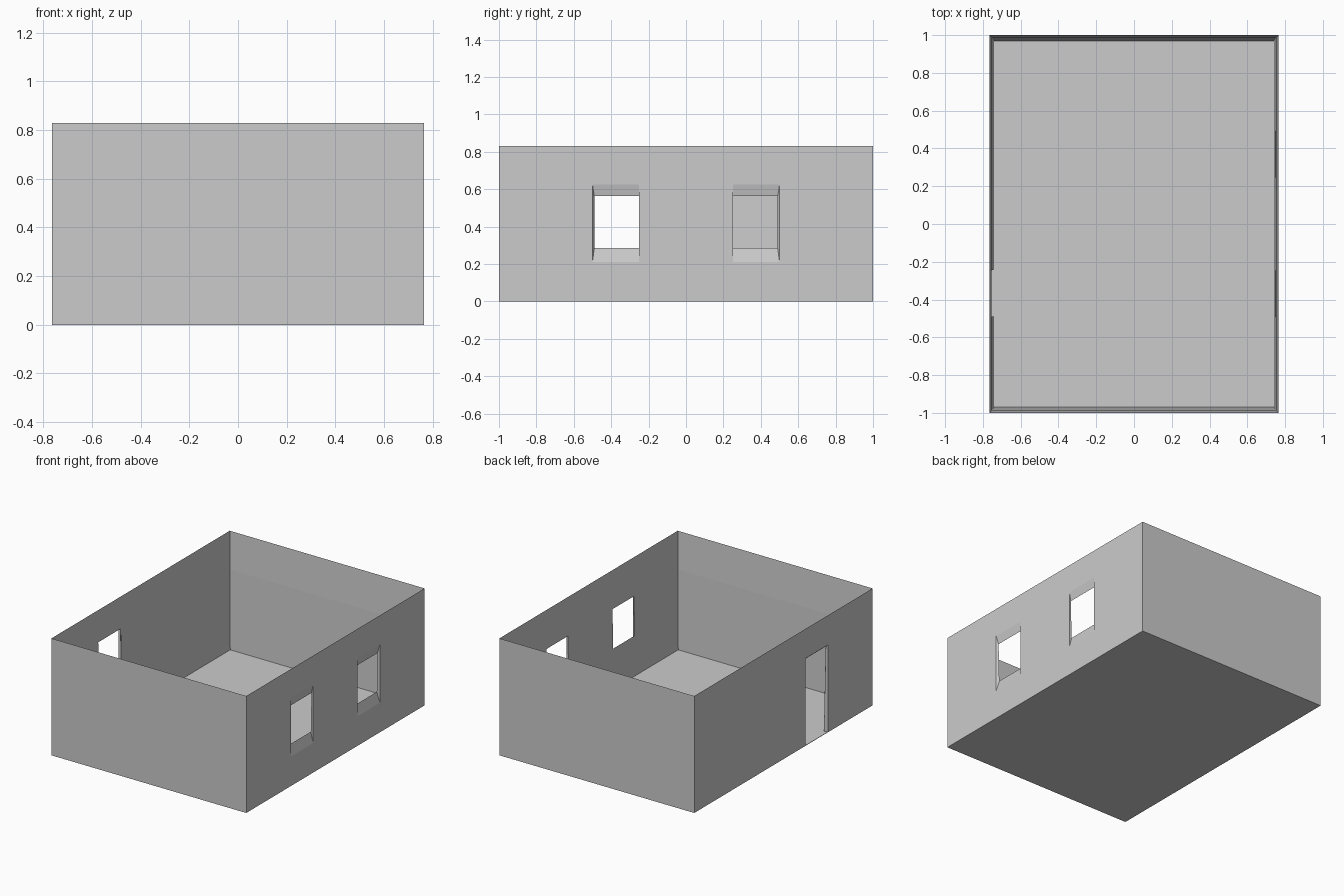
import bpy, bmesh

if "Cube" in bpy.data.objects:
    bpy.data.objects.remove(bpy.data.objects["Cube"])

HX, HY, TOP, BASE = 0.765, 1.0, 0.83, 0.003
TX, TY = 0.025, 0.03            # wall thickness at the floor
KINK = 0.563                    # height where the inner wall changes slope


def taper(z):
    """1 at the floor, 0.5 at the kink, 0 at the top."""
    if z < KINK:
        return 1 - 0.5 * (z - BASE) / (KINK - BASE)
    return 0.5 * (TOP - z) / (TOP - KINK)


def make_wall(name, side, sign, holes=()):
    """side 'x' or 'y'; each hole = (outer rect, inner rect) as u0, u1, z0, z1."""
    half, length, t, tl = (HX, HY, TX, TY) if side == 'x' else (HY, HX, TY, TX)
    bm = bmesh.new()

    def vert(u, z, inner):
        k = taper(z) if inner else 0
        if abs(u) == length:
            u -= k * tl * (1 if u > 0 else -1)
        d = sign * (half - k * t)
        return bm.verts.new((d, u, z) if side == 'x' else (u, d, z))

    def skin(inner):
        rects = [h[1 if inner else 0] for h in holes]
        us = sorted({-length, length} | {u for r in rects for u in r[:2]})
        zs = sorted({BASE, TOP} | ({KINK} if inner else set())
                    | {z for r in rects for z in r[2:]})
        grid = [[vert(u, z, inner) for u in us] for z in zs]
        for j in range(len(zs) - 1):
            for i in range(len(us) - 1):
                um, zm = (us[i] + us[i + 1]) / 2, (zs[j] + zs[j + 1]) / 2
                if any(r[0] < um < r[1] and r[2] < zm < r[3] for r in rects):
                    continue
                bm.faces.new((grid[j][i], grid[j][i + 1],
                              grid[j + 1][i + 1], grid[j + 1][i]))

    skin(False)
    skin(True)
    # splayed reveals joining outer and inner openings
    for o, n in holes:
        rings = []
        for r, inner in ((o, False), (n, True)):
            rings.append([vert(r[a], r[b], inner)
                          for a, b in ((0, 2), (1, 2), (1, 3), (0, 3))])
        for k in range(4):
            if k == 0 and o[2] == BASE:
                continue
            m = (k + 1) % 4
            bm.faces.new((rings[0][k], rings[0][m], rings[1][m], rings[1][k]))
    bmesh.ops.remove_doubles(bm, verts=bm.verts[:], dist=1e-5)
    # merge flat grid cells so the wall reads as one plane
    bmesh.ops.dissolve_limit(bm, angle_limit=0.002, verts=bm.verts[:], edges=bm.edges[:])
    bmesh.ops.recalc_face_normals(bm, faces=bm.faces[:])
    me = bpy.data.meshes.new(name)
    bm.to_mesh(me)
    bm.free()
    bpy.context.collection.objects.link(bpy.data.objects.new(name, me))


# floor slab
bpy.ops.mesh.primitive_cube_add(size=1, location=(0, 0, BASE / 2))
slab = bpy.context.object
slab.name = "floor"
slab.scale = (2 * HX, 2 * HY, BASE)

# plain end walls
make_wall("front_wall", 'y', -1)
make_wall("back_wall", 'y', 1)

# right wall with two windows
make_wall("window_wall", 'x', 1, [
    ((-0.5, -0.25, 0.21, 0.625), (-0.49, -0.25, 0.285, 0.563)),
    ((0.25, 0.5, 0.21, 0.625), (0.25, 0.49, 0.285, 0.563))])

# left wall with a doorway
make_wall("door_wall", 'x', -1, [
    ((-0.5, -0.25, BASE, 0.62), (-0.49, -0.24, BASE, 0.61))])
